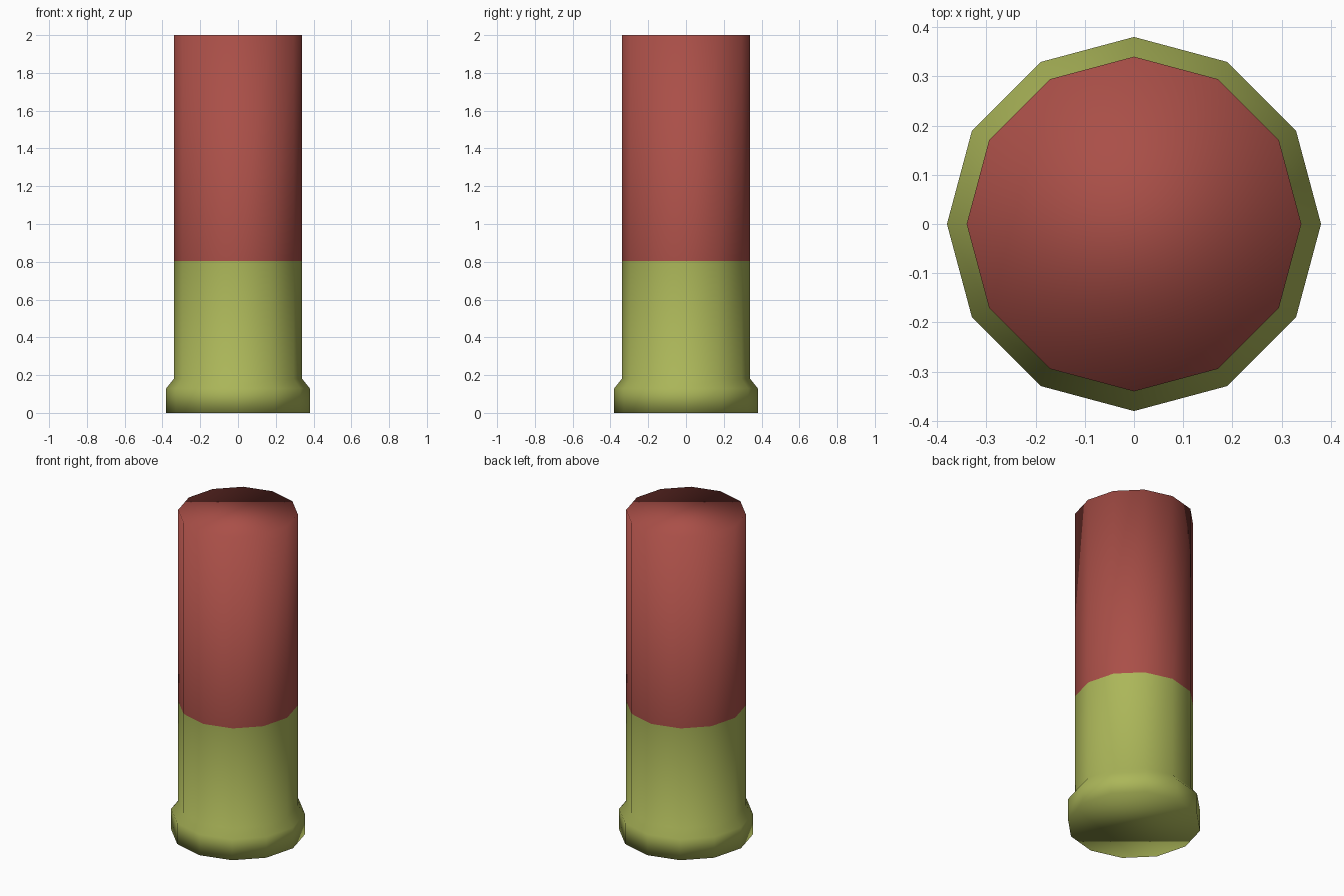
import bpy, bmesh, math

SIDES = 12

if "Cube" in bpy.data.objects:
    bpy.data.objects.remove(bpy.data.objects["Cube"], do_unlink=True)


def make_material(name, rgb):
    mat = bpy.data.materials.new(name)
    mat.use_nodes = True
    mat.diffuse_color = (*rgb, 1)
    mat.node_tree.nodes["Principled BSDF"].inputs["Base Color"].default_value = (*rgb, 1)
    return mat


def lathe(name, profile, mat, cap_bottom=False, cap_top=False):
    """Smooth low-poly solid of revolution from (radius, height) points."""
    bm = bmesh.new()
    rings = []
    for radius, z in profile:
        angles = [math.tau * i / SIDES for i in range(SIDES)]
        rings.append([bm.verts.new((radius * math.cos(a), radius * math.sin(a), z))
                      for a in angles])
    for low, high in zip(rings, rings[1:]):
        for i in range(SIDES):
            j = (i + 1) % SIDES
            bm.faces.new((low[i], low[j], high[j], high[i]))
    if cap_bottom:
        bm.faces.new(rings[0][::-1])
    if cap_top:
        bm.faces.new(rings[-1])
    for face in bm.faces:
        face.smooth = True
    mesh = bpy.data.meshes.new(name)
    bm.to_mesh(mesh)
    bm.free()
    mesh.materials.append(mat)
    obj = bpy.data.objects.new(name, mesh)
    bpy.context.scene.collection.objects.link(obj)
    return obj


red = make_material("brick red", (0.40, 0.078, 0.064))
olive = make_material("olive yellow", (0.41, 0.47, 0.10))

# Base cup with a flared foot rim
lathe("base_cup", [(0.38, 0), (0.38, 0.13), (0.34, 0.18), (0.34, 0.805)],
      olive, cap_bottom=True)

# Tall capped body
lathe("body_tube", [(0.34, 0.805), (0.34, 2)], red, cap_top=True)
